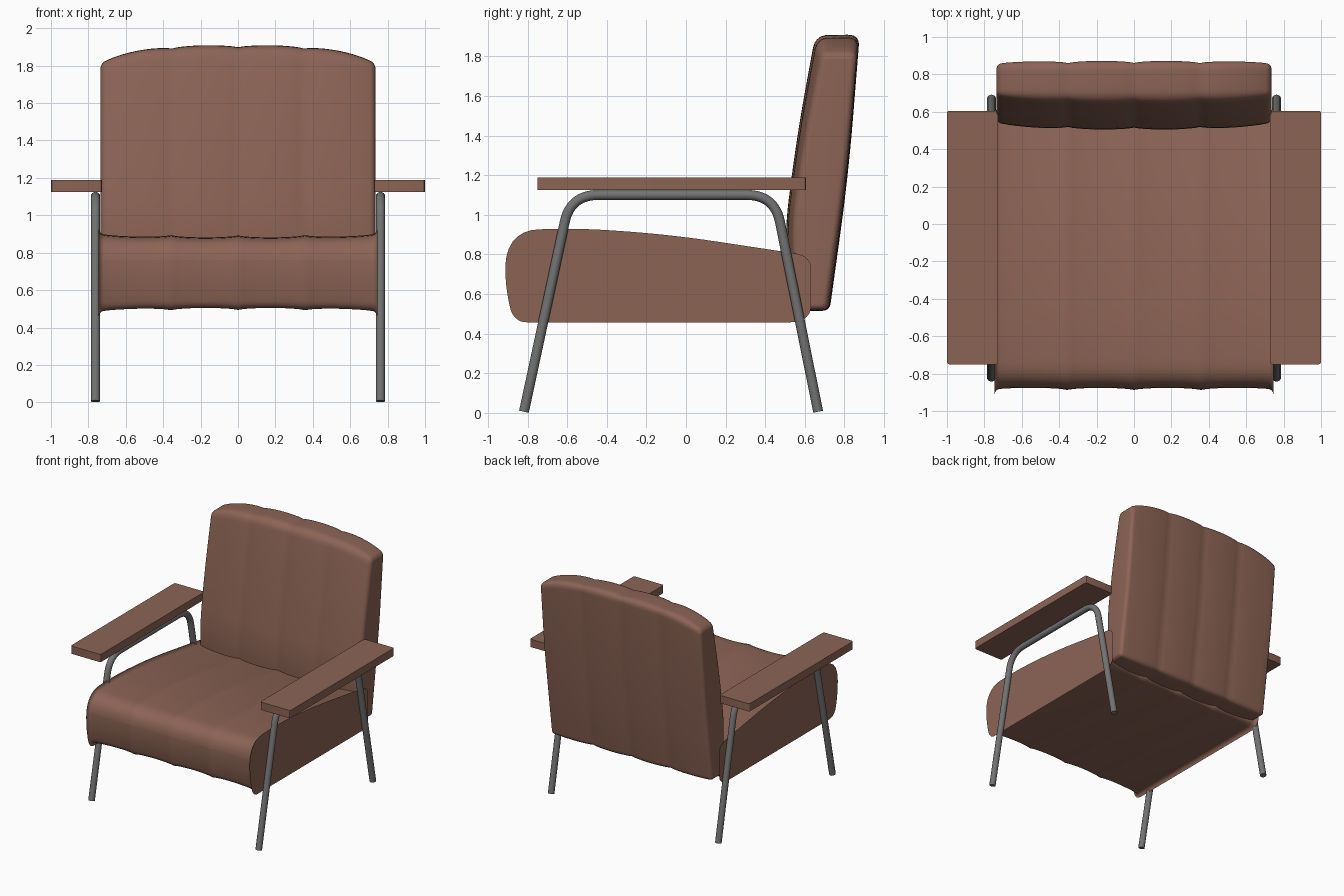
import bpy, bmesh, math
from mathutils import Vector

if "Cube" in bpy.data.objects:
    bpy.data.objects.remove(bpy.data.objects["Cube"])


def material(name, rgb):
    m = bpy.data.materials.new(name)
    m.diffuse_color = (*rgb, 1)
    m.use_nodes = True
    m.node_tree.nodes["Principled BSDF"].inputs["Base Color"].default_value = m.diffuse_color
    return m


BROWN = material("brown leather", (0.262, 0.127, 0.091))
STEEL = material("grey steel", (0.17, 0.17, 0.17))


def finish(name, bm, mat, angle=40):
    bmesh.ops.recalc_face_normals(bm, faces=bm.faces)
    me = bpy.data.meshes.new(name)
    bm.to_mesh(me)
    bm.free()
    ob = bpy.data.objects.new(name, me)
    bpy.context.collection.objects.link(ob)
    me.materials.append(mat)
    bpy.ops.object.select_all(action='DESELECT')
    ob.select_set(True)
    bpy.context.view_layer.objects.active = ob
    bpy.ops.object.shade_smooth_by_angle(angle=math.radians(angle))
    return ob


def rounded(points, closed=True, steps=7):
    """Round each (y, z, cut) corner with a quadratic curve."""
    out, n = [], len(points)
    for i, (y, z, cut) in enumerate(points):
        p = Vector((y, z))
        if not closed and i in (0, n - 1):
            out.append(p)
            continue
        a = Vector(points[i - 1][:2]) - p
        b = Vector(points[(i + 1) % n][:2]) - p
        a, b = p + a.normalized() * cut, p + b.normalized() * cut
        for k in range(steps + 1):
            t = k / steps
            out.append(a * (1 - t) ** 2 + p * 2 * t * (1 - t) + b * t * t)
    return out


def loft(bm, rings, closed_caps=True):
    rows = [[bm.verts.new(p) for p in r] for r in rings]
    for r, s in zip(rows, rows[1:]):
        n = len(r)
        for i in range(n):
            bm.faces.new((r[i], r[(i + 1) % n], s[(i + 1) % n], s[i]))
    if closed_caps:
        bm.faces.new(rows[0])
        bm.faces.new(rows[-1])


def cushion(name, points, half, crown, depth=0.011, edge=0.03):
    """Loft a side profile across x with four padded channels and soft ends."""
    prof = rounded(points)
    n = len(prof)
    normals = []
    for i in range(n):
        t = prof[(i + 1) % n] - prof[i - 1]
        normals.append(Vector((t.y, -t.x)).normalized())  # outward, counter-clockwise
    # stations: (x, extra inset)
    inner = half - edge
    st = [(-inner + 2 * inner * k / 48, 0) for k in range(49)]
    arc = [(inner + edge * math.sin(a), edge * (1 - math.cos(a)))
           for a in (math.pi / 2 * k / 6 for k in range(1, 7))]
    st = [(-x, d) for x, d in reversed(arc)] + st + arc
    rings = []
    for x, d in st:
        u = min(abs(x) / half, 1)
        seam = 1 - abs(math.sin(math.pi * min(abs(x), inner) * 2 / inner)) ** 0.6
        if abs(x) > inner * 0.75:  # no seam groove at the outer ends
            seam *= 0.5
        ring = []
        for p, nn in zip(prof, normals):
            q = p - nn * (d + depth * seam) + crown(p, nn, u)
            ring.append((x, q.x, q.y))
        rings.append(ring)
    bm = bmesh.new()
    loft(bm, rings)
    return finish(name, bm, BROWN)


# Seat cushion: bowed front edge, slightly domed top
cushion("seat_cushion",
        [(-0.845, 0.505, 0.04), (-0.88, 0.66, 0.1), (-0.87, 0.875, 0.13),
         (-0.55, 0.885, 0.16), (-0.1, 0.855, 0.25), (0.56, 0.755, 0.02),
         (0.56, 0.505, 0.03)][::1], 0.745,
        lambda p, n, u: Vector((0.035 * u ** 3 * max(0, -n.x),
                                -0.012 * u ** 3 * n.y)))

# Back cushion: arched top edge, bowed front
cushion("back_cushion",
        [(0.53, 0.515, 0.03), (0.725, 0.515, 0.04), (0.82, 1.2, 0.3),
         (0.877, 1.91, 0.06), (0.652, 1.908, 0.07), (0.56, 1.4, 0.22),
         (0.495, 0.9, 0.18)], 0.735,
        lambda p, n, u: Vector((0.03 * u ** 3 * max(0, -n.x) - 0.008 * u ** 3 * max(0, n.x),
                                -0.088 * u ** 3.5 * max(0, (p.y - 1) / 0.9))))


def tube(name, path, x, radius, sides=16):
    """Sweep a circle along a (y, z) path at fixed x."""
    rings = []
    for i, p in enumerate(path):
        t = (path[min(i + 1, len(path) - 1)] - path[max(i - 1, 0)]).normalized()
        n = Vector((-t.y, t.x))
        ring = []
        for k in range(sides):
            a = 2 * math.pi * k / sides
            q = p + n * radius * math.cos(a)
            ring.append((x + radius * math.sin(a), q.x, q.y))
        rings.append(ring)
    bm = bmesh.new()
    loft(bm, rings)
    finish(name, bm, STEEL)


leg_path = rounded([(-0.818, 0.006, 0), (-0.583, 1.1, 0.14),
                    (0.447, 1.1, 0.14), (0.667, 0.006, 0)], closed=False, steps=12)

for side, label in ((-1, "left"), (1, "right")):
    # Bent steel tube forming both legs and the arm support
    tube(label + "_leg_frame", leg_path, side * 0.762, 0.025)
    # Flat armrest board
    bm = bmesh.new()
    bmesh.ops.create_cube(bm, size=1)
    for v in bm.verts:
        v.co = (side * 0.864 + v.co.x * 0.272, -0.073 + v.co.y * 1.355, 1.157 + v.co.z * 0.064)
    upright = [e for e in bm.edges if abs(e.verts[0].co.z - e.verts[1].co.z) > 0.01]
    bmesh.ops.bevel(bm, geom=upright, offset=0.012, segments=3, profile=0.5, affect='EDGES')
    finish(label + "_armrest", bm, BROWN, 30)
